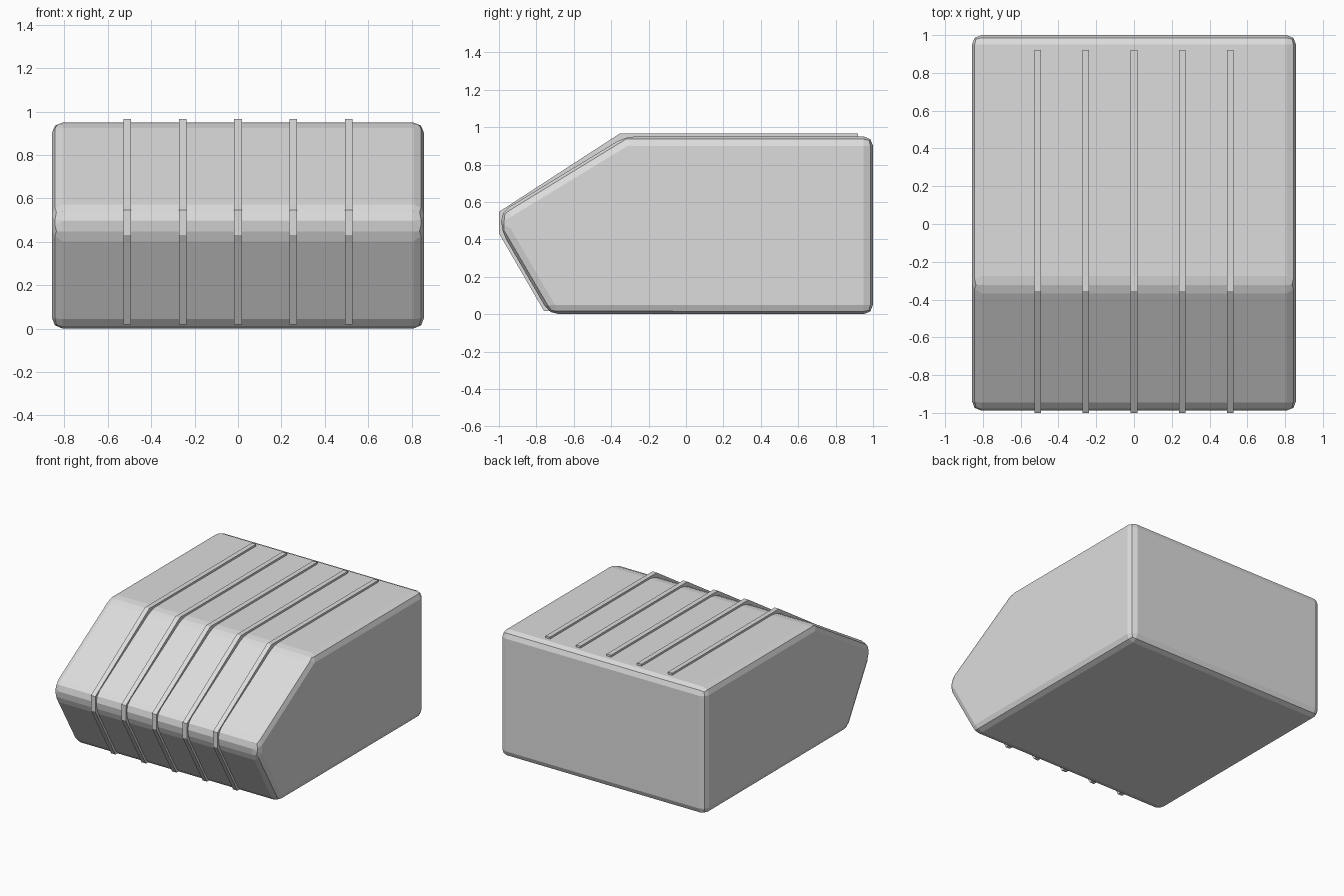
import bpy
import bmesh

default = bpy.data.objects.get("Cube")
if default:
    bpy.data.objects.remove(default, do_unlink=True)

# One flat grey for everything
GREY = (0.72, 0.72, 0.72, 1)
mat = bpy.data.materials.new("light grey")
mat.use_nodes = True
mat.diffuse_color = GREY
mat.node_tree.nodes["Principled BSDF"].inputs["Base Color"].default_value = GREY


def extrude_profile(name, profile, x_centre, width):
    """Sweep a closed (y, z) side profile along x."""
    bm = bmesh.new()
    face = bm.faces.new([bm.verts.new((x_centre - width / 2, y, z)) for y, z in profile])
    swept = bmesh.ops.extrude_face_region(bm, geom=[face])["geom"]
    verts = [v for v in swept if isinstance(v, bmesh.types.BMVert)]
    bmesh.ops.translate(bm, verts=verts, vec=(width, 0, 0))
    bmesh.ops.recalc_face_normals(bm, faces=bm.faces)
    mesh = bpy.data.meshes.new(name)
    bm.to_mesh(mesh)
    bm.free()
    mesh.materials.append(mat)
    obj = bpy.data.objects.new(name, mesh)
    bpy.context.scene.collection.objects.link(obj)
    return obj


# Wedge-nosed body with softened edges
body_profile = [(1, 0), (1, 0.95), (-0.325, 0.95),
                (-0.988, 0.547), (-0.988, 0.445), (-0.73, 0)]
body = extrude_profile("body", body_profile, 0, 1.716)
bevel = body.modifiers.new("soft edges", "BEVEL")
bevel.width = 0.05
bevel.segments = 2
bevel.limit_method = "ANGLE"
bevel.angle_limit = 0.3

# Thin ribs wrapping over the top, slope, nose and lower front
rib_outer = [(0.92, 0.965), (-0.355, 0.965), (-1, 0.547), (-1, 0.432), (-0.76, 0.018)]
rib_inner = [(-0.70, 0.018), (-0.94, 0.45), (-0.94, 0.53), (-0.33, 0.92), (0.92, 0.92)]
for i in range(5):
    extrude_profile(f"rib_{i + 1}", rib_outer + rib_inner, (i - 2) * 0.255, 0.036)
